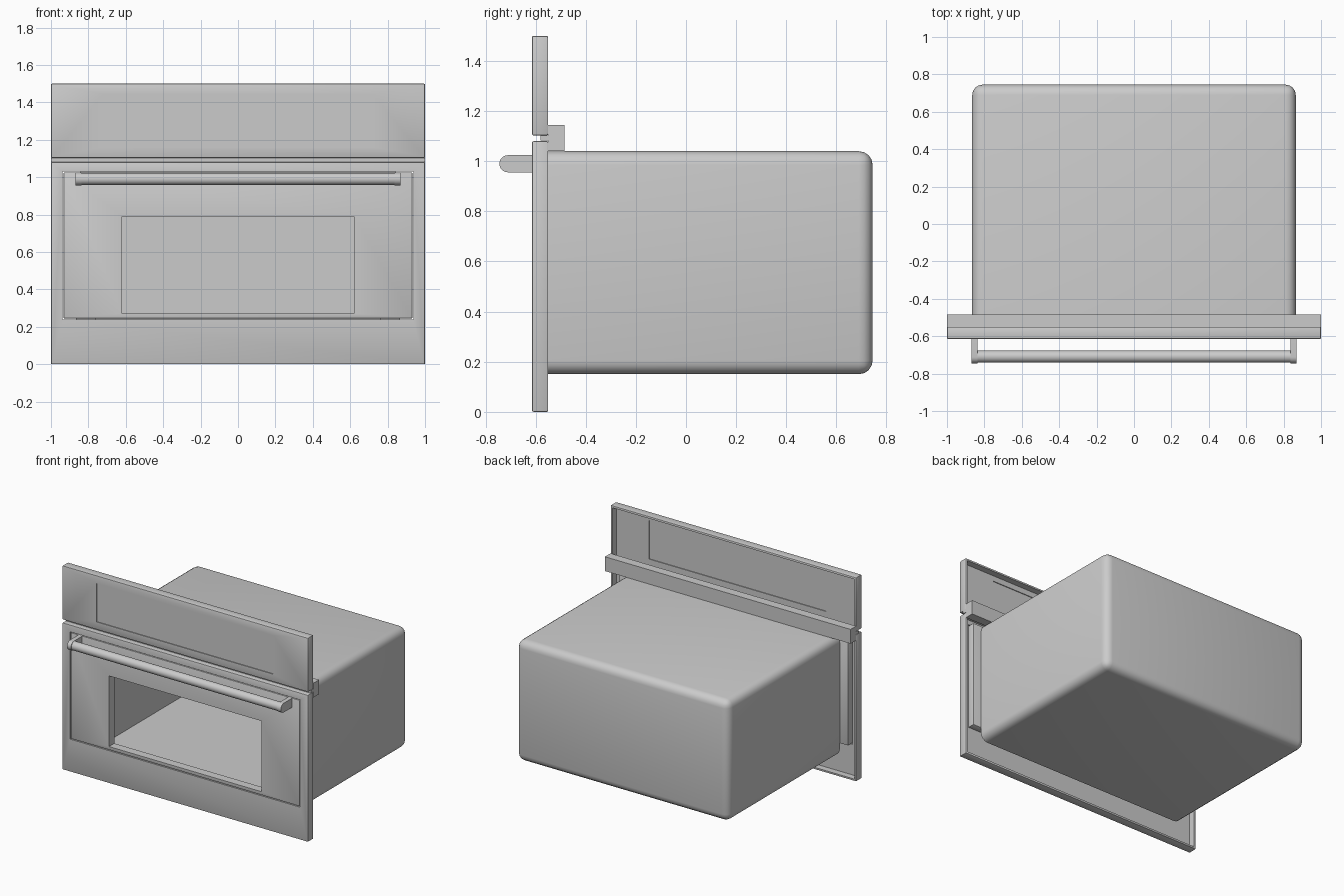
import bpy, bmesh, math

if "Cube" in bpy.data.objects:
    bpy.data.objects.remove(bpy.data.objects["Cube"])


def box(name, x, y, z, bevel=0.0, segs=2, keep_front=False):
    """Box from (min, max) ranges, optionally bevelled (front rim can stay sharp)."""
    bm = bmesh.new()
    bmesh.ops.create_cube(bm, size=1)
    for v in bm.verts:
        v.co = [r[0] if c < 0 else r[1] for c, r in zip(v.co, (x, y, z))]
    if bevel:
        edges = [e for e in bm.edges
                 if not (keep_front and all(abs(v.co.y - y[0]) < 1e-4 for v in e.verts))]
        bmesh.ops.bevel(bm, geom=edges, offset=bevel, segments=segs,
                        profile=0.5, affect='EDGES')
    return finish(name, bm)


def finish(name, bm):
    bmesh.ops.recalc_face_normals(bm, faces=bm.faces)
    me = bpy.data.meshes.new(name)
    bm.to_mesh(me)
    bm.free()
    ob = bpy.data.objects.new(name, me)
    bpy.context.collection.objects.link(ob)
    return ob


def activate(ob):
    bpy.ops.object.select_all(action='DESELECT')
    ob.select_set(True)
    bpy.context.view_layer.objects.active = ob


def cut(ob, x, y, z):
    """Subtract a box from an object."""
    cutter = box("cutter", x, y, z)
    cutter.hide_render = True
    mod = ob.modifiers.new("cut", 'BOOLEAN')
    mod.operation = 'DIFFERENCE'
    mod.solver = 'EXACT'
    mod.object = cutter
    activate(ob)
    bpy.ops.object.modifier_apply(modifier=mod.name)
    bpy.data.objects.remove(cutter)


def smooth(ob):
    activate(ob)
    bpy.ops.object.shade_smooth_by_angle(angle=math.radians(35))


def profile_x(name, pts, x0, x1):
    """Extrude a closed (y, z) profile along x."""
    bm = bmesh.new()
    face = bm.faces.new([bm.verts.new((x0, y, z)) for y, z in pts])
    ext = bmesh.ops.extrude_face_region(bm, geom=[face])
    for v in ext["geom"]:
        if isinstance(v, bmesh.types.BMVert):
            v.co.x = x1
    return finish(name, bm)


FRONT, BACK = -0.615, -0.55

# Oven body: rounded box with a cavity open to the front
body = box("oven_body", (-0.865, 0.865), (BACK - 0.004, 0.745), (0.15, 1.04),
           bevel=0.055, segs=4, keep_front=True)
cut(body, (-0.76, 0.76), (-0.7, 0.65), (0.2, 0.95))
smooth(body)

# Door surround: shallow pan, hollow at the back, with the door opening
frame = box("door_surround", (-1, 1), (FRONT, BACK), (0, 1.08), bevel=0.006)
cut(frame, (-0.985, 0.985), (FRONT + 0.018, 0), (0.015, 1.065))
cut(frame, (-0.937, 0.937), (-1, 0), (0.24, 1.03))
smooth(frame)

# Door with window opening
door = box("door", (-0.932, 0.932), (FRONT, BACK - 0.003), (0.245, 1.025), bevel=0.004)
cut(door, (-0.62, 0.62), (-1, 0), (0.27, 0.79))
smooth(door)

# Control panel: hollow at the back, with a slightly recessed display
panel = box("control_panel", (-1, 1), (FRONT, BACK), (1.103, 1.5), bevel=0.006)
cut(panel, (-0.985, 0.985), (FRONT + 0.018, 0), (1.118, 1.485))
cut(panel, (-0.72, 0.72), (-1, 0), (1.16, 1.445))
smooth(panel)
box("display", (-0.722, 0.722), (FRONT + 0.006, FRONT + 0.012), (1.158, 1.447))

# Mounting rail behind the gap, with a tongue reaching into it
profile_x("mounting_rail", [
    (-0.55, 1.04), (-0.485, 1.04), (-0.485, 1.145), (-0.55, 1.145),
    (-0.55, 1.103), (-0.58, 1.103), (-0.58, 1.082), (-0.55, 1.082)], -1, 1)

# Handle bar
HY, HZ, HR = -0.709, 0.99, 0.032
ring = [(HY + HR * math.cos(i * math.tau / 32), HZ + HR * math.sin(i * math.tau / 32))
        for i in range(32)]
smooth(profile_x("handle_bar", ring, -0.84, 0.84))

# Handle brackets: rounded at the front
R = 0.034
arc = [(-0.745 + R - R * math.sin(a), HZ + R * math.cos(a))
       for a in [math.pi * i / 16 for i in range(17)]]
for side, name in ((-1, "handle_bracket_left"), (1, "handle_bracket_right")):
    smooth(profile_x(name, [(FRONT + 0.005, HZ + R)] + arc + [(FRONT + 0.005, HZ - R)],
                     side * 0.838, side * 0.87))
